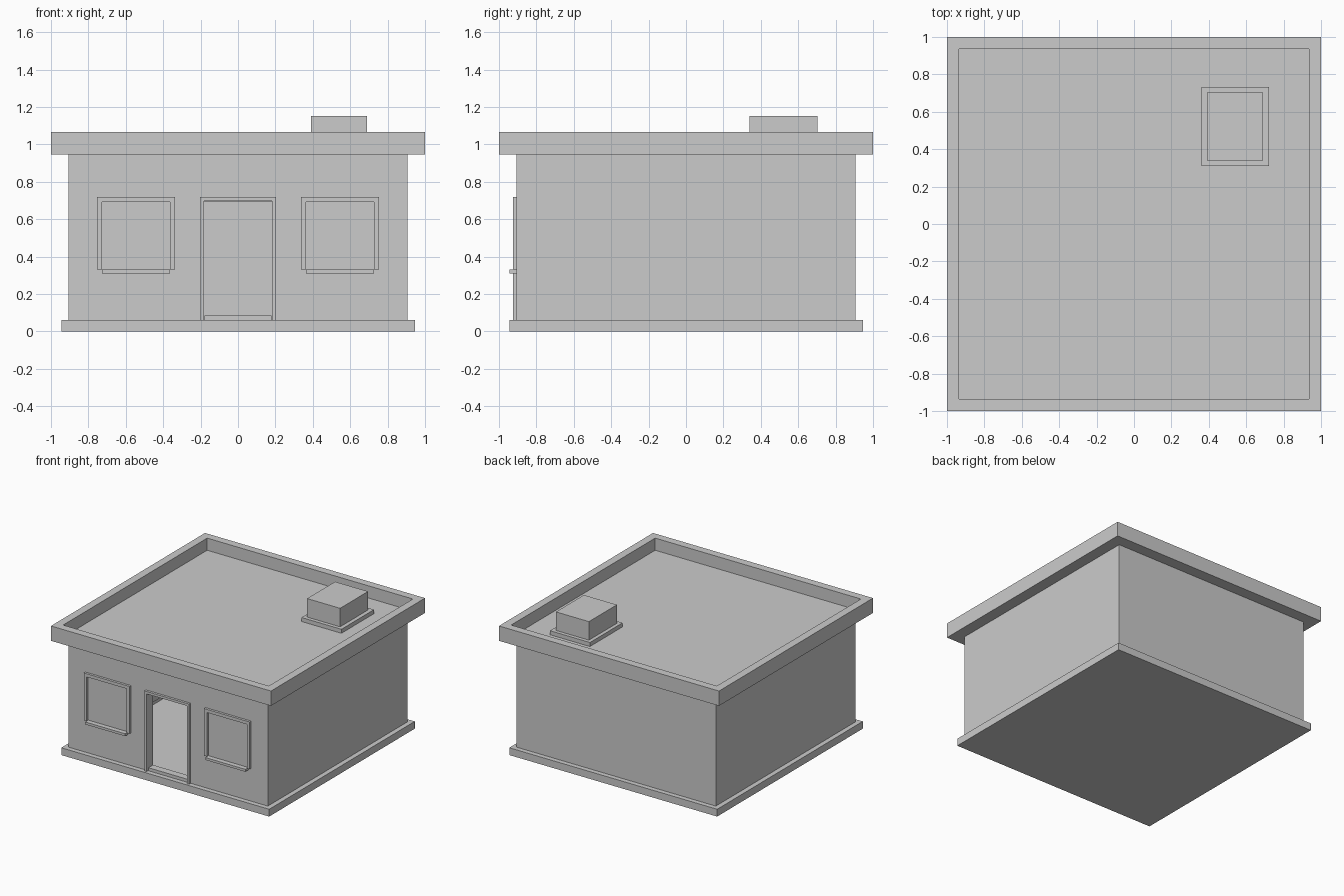
import bpy, bmesh

if "Cube" in bpy.data.objects:
    bpy.data.objects.remove(bpy.data.objects["Cube"])


def box(name, x, y, z, tray=None):
    """Box from (min, max) ranges; tray = (rim width, depth) sinks the top face."""
    bm = bmesh.new()
    bmesh.ops.create_cube(bm, size=1)
    for v in bm.verts:
        v.co = [r[0] if c < 0 else r[1] for c, r in zip(v.co, (x, y, z))]
    if tray:
        bm.normal_update()
        top = max(bm.faces, key=lambda f: f.calc_center_median().z)
        bmesh.ops.inset_region(bm, faces=[top], thickness=tray[0])
        rim = bmesh.ops.extrude_face_region(bm, geom=[top])["geom"]
        bmesh.ops.delete(bm, geom=[top], context='FACES_ONLY') if top.is_valid else None
        for v in [g for g in rim if isinstance(g, bmesh.types.BMVert)]:
            v.co.z -= tray[1]
        bmesh.ops.recalc_face_normals(bm, faces=bm.faces)
    me = bpy.data.meshes.new(name)
    bm.to_mesh(me)
    bm.free()
    ob = bpy.data.objects.new(name, me)
    bpy.context.collection.objects.link(ob)
    return ob


def square(name, half, z, tray=None):
    return box(name, (-half, half), (-half, half), z, tray)


def cut(target, cutter):
    mod = target.modifiers.new(cutter.name, 'BOOLEAN')
    mod.operation = 'DIFFERENCE'
    mod.solver = 'EXACT'
    mod.object = cutter
    cutter.hide_render = True
    cutter.hide_set(True)


def trim(name, cx, half, width, z0, z1):
    """Three-sided surround standing proud of the front wall, as one arch profile."""
    i, top = half - width, z1 - width
    pts = [(-half, z0), (-i, z0), (-i, top), (i, top),
           (i, z0), (half, z0), (half, z1), (-half, z1)]
    bm = bmesh.new()
    face = bm.faces.new([bm.verts.new((cx + px, -0.925, pz)) for px, pz in pts])
    ext = bmesh.ops.extrude_face_region(bm, geom=[face])["geom"]
    for v in [g for g in ext if isinstance(g, bmesh.types.BMVert)]:
        v.co.y = WALL_Y
    if not face.is_valid:
        bm.faces.new([v for v in bm.verts if v.co.y < -0.92])
    bmesh.ops.recalc_face_normals(bm, faces=bm.faces)
    me = bpy.data.meshes.new(name)
    bm.to_mesh(me)
    bm.free()
    bpy.context.collection.objects.link(bpy.data.objects.new(name, me))


WALL_Y = -0.905

# Plinth with a sunken floor
square("plinth", 0.945, (0, 0.06), tray=(0.10, 0.045))

# Hollow walls with a doorway
walls = square("walls", 0.905, (0.06, 0.945))
cut(walls, square("room_cutter", 0.845, (0, 1.0)))
cut(walls, box("door_cutter", (-0.183, 0.183), (-1.0, -0.8), (0.0, 0.695)))

# Flat roof with parapet
square("roof_parapet", 1.0, (0.945, 1.067), tray=(0.092, 0.10))

# Door surround and threshold
trim("door_frame", 0, 0.203, 0.02, 0.06, 0.718)
box("door_threshold", (-0.18, 0.18), (WALL_Y, -0.845), (0.06, 0.085))

# Windows with surrounds and sills
for side, cx in (("left", -0.546), ("right", 0.546)):
    trim(side + "_window_frame", cx, 0.208, 0.026, 0.33, 0.718)
    box(side + "_window_sill", (cx - 0.182, cx + 0.182), (-0.945, WALL_Y), (0.31, 0.33))

# Rooftop vent on its base
box("vent_base", (0.36, 0.723), (0.31, 0.733), (0.967, 1.0))
box("vent_box", (0.39, 0.69), (0.34, 0.703), (1.0, 1.152))
